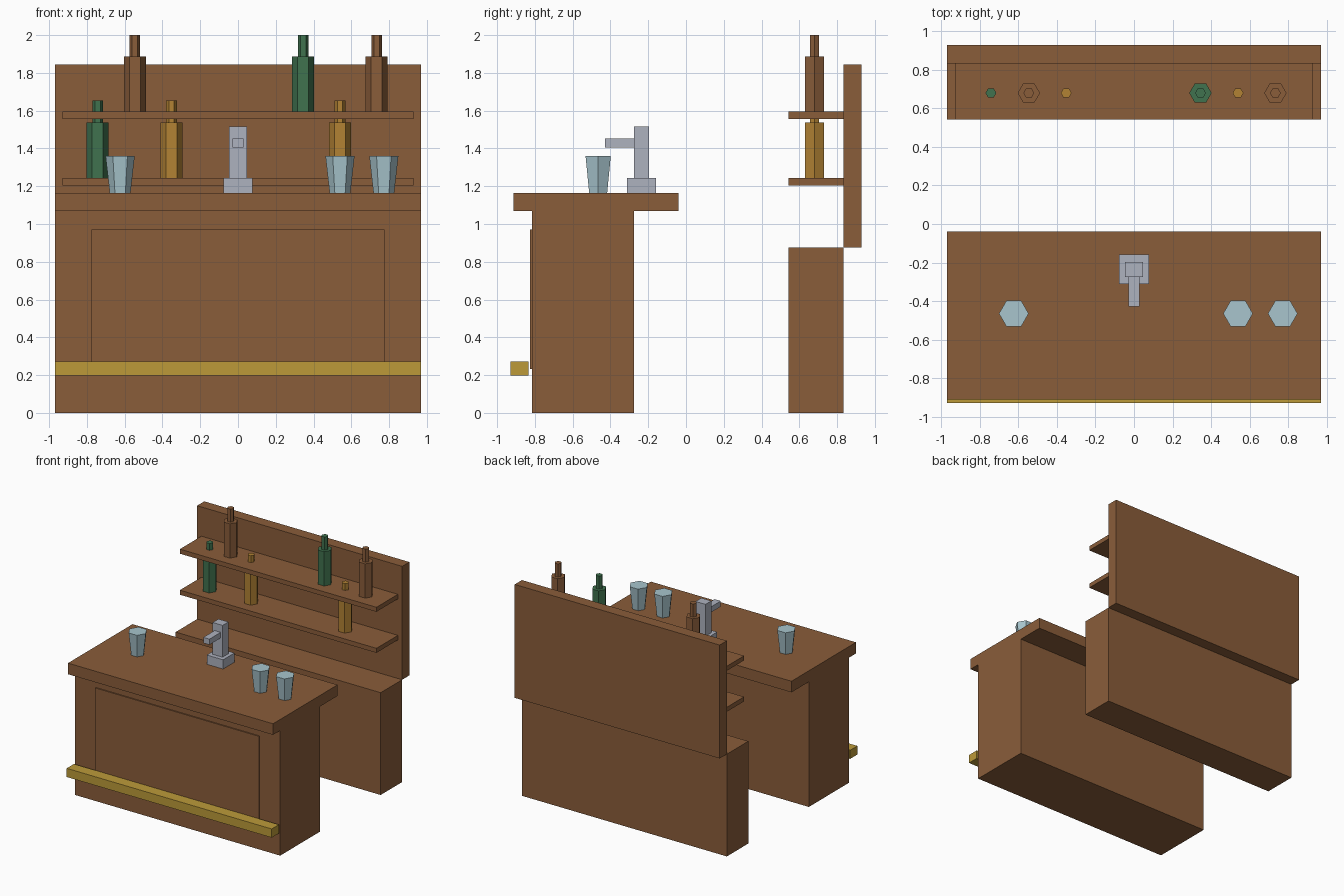
import bpy
import math

if "Cube" in bpy.data.objects:
    bpy.data.objects.remove(bpy.data.objects["Cube"])


def material(name, rgb):
    """Flat material from an sRGB 0-255 colour."""
    m = bpy.data.materials.new(name)
    lin = [((c / 255 + 0.055) / 1.055) ** 2.4 for c in rgb]
    m.diffuse_color = (*lin, 1.0)
    m.use_nodes = True
    m.node_tree.nodes["Principled BSDF"].inputs["Base Color"].default_value = m.diffuse_color
    return m


WOOD = material("brown wood", (138, 93, 58))
BRASS = material("brass", (188, 154, 57))
METAL = material("steel", (174, 178, 191))
GLASS = material("pale blue glass", (168, 197, 205))
GREEN = material("green glass", (64, 114, 79))
AMBER = material("amber glass", (178, 130, 52))


def mesh_object(name, verts, faces, mat):
    me = bpy.data.meshes.new(name)
    me.from_pydata(verts, [], faces)
    me.materials.append(mat)
    ob = bpy.data.objects.new(name, me)
    bpy.context.collection.objects.link(ob)
    return ob


def box(name, half_x, y, z, mat):
    """Box centred on x = 0 with given y and z ranges."""
    verts = [(sx * half_x, b, c) for c in z for b in y for sx in (-1, 1)]
    faces = [(0, 2, 3, 1), (4, 5, 7, 6), (0, 1, 5, 4),
             (2, 6, 7, 3), (0, 4, 6, 2), (1, 3, 7, 5)]
    return mesh_object(name, verts, faces, mat)


def hex_turned(name, x, y, profile, mat):
    """Six-sided lathe of (radius, height) pairs, capped at both ends."""
    n = 6
    verts = [(x + r * math.cos(math.tau * i / n), y + r * math.sin(math.tau * i / n), z)
             for r, z in profile for i in range(n)]
    faces = [(k * n + i, k * n + (i + 1) % n, (k + 1) * n + (i + 1) % n, (k + 1) * n + i)
             for k in range(len(profile) - 1) for i in range(n)]
    faces.append(tuple(reversed(range(n))))
    faces.append(tuple(range((len(profile) - 1) * n, len(profile) * n)))
    return mesh_object(name, verts, faces, mat)


# Front counter
box("counter_body", 0.97, (-0.815, -0.275), (0, 1.07), WOOD)
box("counter_top", 0.97, (-0.912, -0.04), (1.07, 1.165), WOOD)
box("front_panel", 0.775, (-0.825, -0.81), (0.233, 0.972), WOOD)
box("foot_rail", 0.97, (-0.93, -0.833), (0.198, 0.272), BRASS)

# Back cabinet, board and shelves
box("back_cabinet", 0.97, (0.543, 0.833), (0, 0.875), WOOD)
box("back_board", 0.97, (0.833, 0.93), (0.875, 1.845), WOOD)
shelf_tops = (1.244, 1.595)
for label, top in zip(("lower", "upper"), shelf_tops):
    box(label + "_shelf", 0.93, (0.543, 0.833), (top - 0.039, top), WOOD)

# Bottles: x, shelf, colour
bottles = [(-0.743, 0, GREEN), (-0.352, 0, AMBER), (0.54, 0, AMBER),
           (-0.546, 1, WOOD), (0.345, 1, GREEN), (0.734, 1, WOOD)]
for i, (x, shelf, mat) in enumerate(bottles, 1):
    z = shelf_tops[shelf]
    hex_turned(f"bottle_{i}", x, 0.68,
               [(0.058, z), (0.058, z + 0.293), (0.028, z + 0.293), (0.028, z + 0.405 + 0.004 * (1 - shelf))], mat)

# Drinking glasses
for i, x in enumerate((-0.624, 0.54, 0.772), 1):
    hex_turned(f"drinking_glass_{i}", x, -0.465, [(0.055, 1.165), (0.077, 1.36)], GLASS)

# Beer tap
box("tap_base", 0.077, (-0.312, -0.158), (1.165, 1.244), METAL)
box("tap_column", 0.047, (-0.275, -0.196), (1.244, 1.516), METAL)
box("tap_spout", 0.029, (-0.428, -0.27), (1.404, 1.452), METAL)
